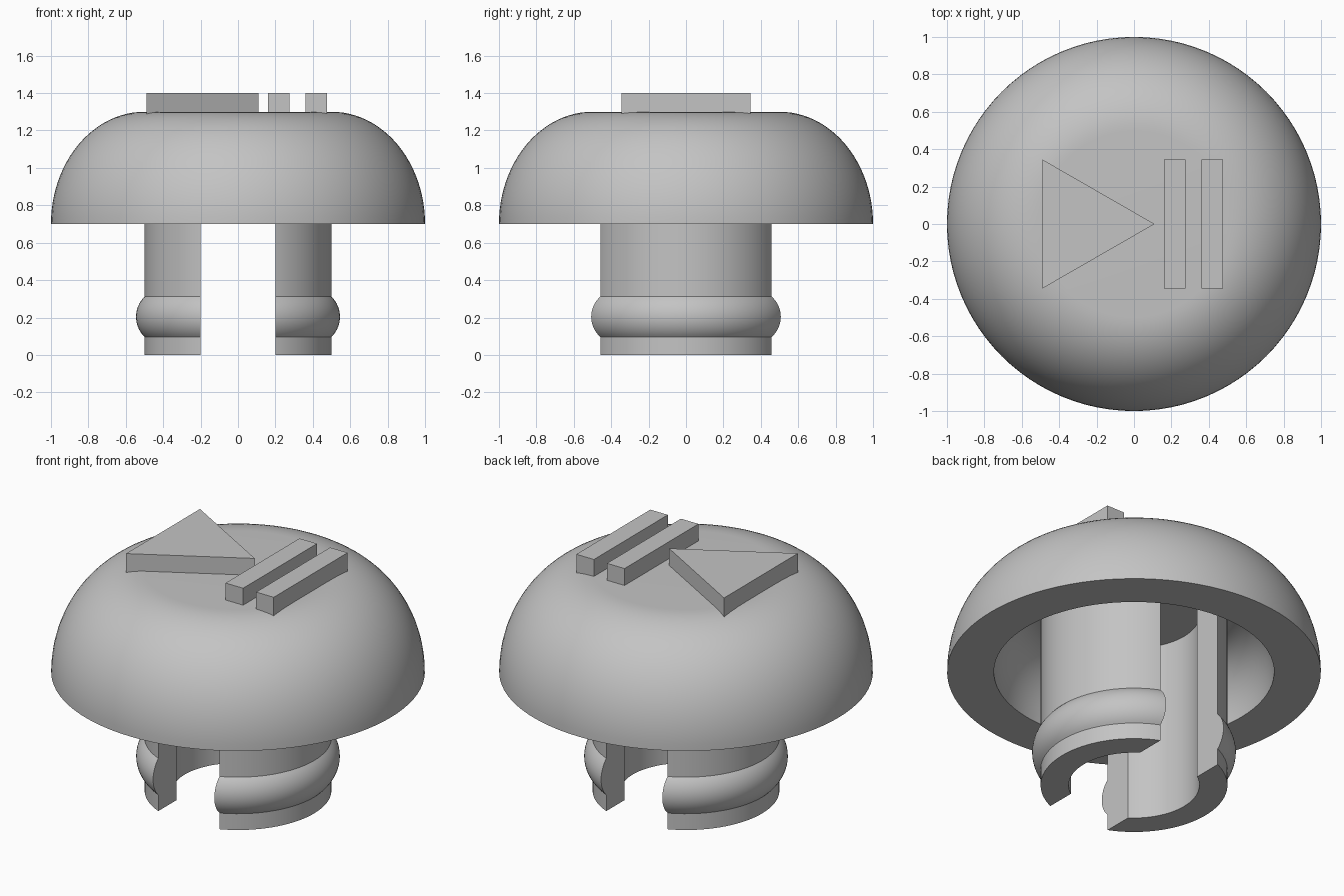
import bpy
import bmesh
import math

SEGMENTS = 96
SLOT_HALF = 0.2

if "Cube" in bpy.data.objects:
    bpy.data.objects.remove(bpy.data.objects["Cube"], do_unlink=True)

grey = bpy.data.materials.new("plain grey")
grey.use_nodes = True
grey.diffuse_color = (0.55, 0.55, 0.55, 1)
grey.node_tree.nodes["Principled BSDF"].inputs["Base Color"].default_value = grey.diffuse_color


def finish(name, bm, smooth=False):
    """Turn a bmesh into a named, coloured object."""
    bmesh.ops.recalc_face_normals(bm, faces=bm.faces[:])
    mesh = bpy.data.meshes.new(name)
    bm.to_mesh(mesh)
    bm.free()
    mesh.materials.append(grey)
    obj = bpy.data.objects.new(name, mesh)
    bpy.context.collection.objects.link(obj)
    if smooth:
        bpy.ops.object.select_all(action="DESELECT")
        obj.select_set(True)
        bpy.context.view_layer.objects.active = obj
        bpy.ops.object.shade_smooth_by_angle(angle=math.radians(30))
    return obj


def lathe(profile, closed):
    """Revolve an (r, z) profile around the vertical axis."""
    bm = bmesh.new()
    verts = [bm.verts.new((r, 0, z)) for r, z in profile]
    pairs = list(zip(verts, verts[1:]))
    if closed:
        pairs.append((verts[-1], verts[0]))
    edges = [bm.edges.new(p) for p in pairs]
    bmesh.ops.spin(bm, geom=verts + edges, cent=(0, 0, 0), axis=(0, 0, 1),
                   angle=math.tau, steps=SEGMENTS, use_duplicate=False)
    bmesh.ops.remove_doubles(bm, verts=bm.verts[:], dist=0.0001)
    return bm


def quarter_ellipse(centre_r, base_z, width, height, steps=24):
    """Points from the rim up to the flat top."""
    angles = [math.pi / 2 * i / steps for i in range(steps + 1)]
    return [(centre_r + width * math.cos(a), base_z + height * math.sin(a)) for a in angles]


def prism(name, outline, bottom, top):
    """Extrude a flat outline upwards."""
    bm = bmesh.new()
    face = bm.faces.new([bm.verts.new((x, y, bottom)) for x, y in outline])
    made = bmesh.ops.extrude_face_region(bm, geom=[face])["geom"]
    for v in made:
        if isinstance(v, bmesh.types.BMVert):
            v.co.z = top
    return finish(name, bm)


# Hollow domed cap with a flat top and a thick rim
outer = quarter_ellipse(0.5, 0.7, 0.5, 0.6)
inner = quarter_ellipse(0.5, 0.7, 0.25, 0.35)
cap_profile = [(0, 1.3)] + outer[::-1] + inner + [(0, 1.05)]
finish("domed_cap", lathe(cap_profile, closed=False), smooth=True)

# Two clip legs: a tube with a rounded snap ridge, split by a slot
ridge_z, ridge_half, ridge_bulge = 0.204, 0.108, 0.045
ridge_radius = (ridge_half ** 2 + ridge_bulge ** 2) / (2 * ridge_bulge)
spread = math.asin(ridge_half / ridge_radius)
ridge = []
for i in range(17):
    a = spread * (i / 8 - 1)
    ridge.append((0.5 + ridge_bulge - ridge_radius * (1 - math.cos(a)),
                  ridge_z + ridge_radius * math.sin(a)))
leg_profile = [(0.35, 0), (0.5, 0)] + ridge + [(0.5, 1.06), (0.35, 1.06)]

for name, side in (("left_clip_leg", 1), ("right_clip_leg", -1)):
    bm = lathe(leg_profile, closed=True)
    bmesh.ops.bisect_plane(bm, geom=bm.verts[:] + bm.edges[:] + bm.faces[:],
                           plane_co=(side * SLOT_HALF, 0, 0), plane_no=(side, 0, 0),
                           clear_inner=True)
    bmesh.ops.edgeloop_fill(bm, edges=[e for e in bm.edges if e.is_boundary])
    finish(name, bm, smooth=True)

# Raised play and pause symbols on the top
prism("raised_triangle", [(-0.49, -0.345), (0.11, 0), (-0.49, 0.345)], 1.25, 1.4)
for name, x in (("inner_bar", 0.16), ("outer_bar", 0.36)):
    prism(name, [(x, -0.345), (x + 0.115, -0.345), (x + 0.115, 0.345), (x, 0.345)], 1.25, 1.4)
